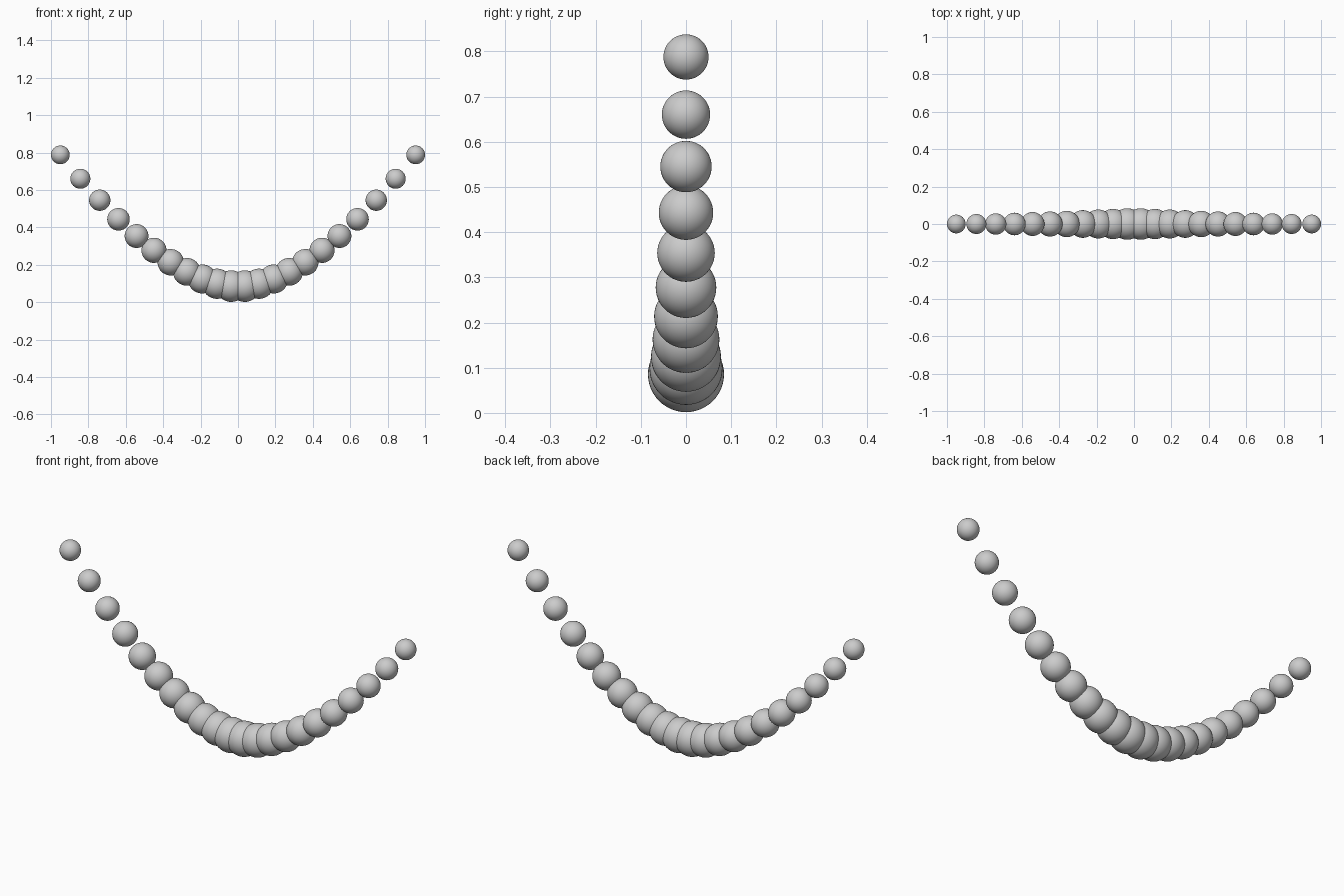
import bpy

if "Cube" in bpy.data.objects:
    bpy.data.objects.remove(bpy.data.objects["Cube"])


def bead(name, x, z, r):
    bpy.ops.mesh.primitive_uv_sphere_add(segments=48, ring_count=24, radius=r, location=(x, 0, z))
    ob = bpy.context.object
    ob.name = name
    bpy.ops.object.shade_smooth()


# Hanging strand: 11 beads per side, shrinking and spreading toward the ends
for i in range(11):
    u = i + 0.5
    x = 0.072 * u + 0.00176 * u * u
    z = 0.0842 + 0.00638 * u * u
    r = 0.0859 - 0.00342 * u
    bead(f"bead_right_{i + 1}", x, z, r)
    bead(f"bead_left_{i + 1}", -x, z, r)
